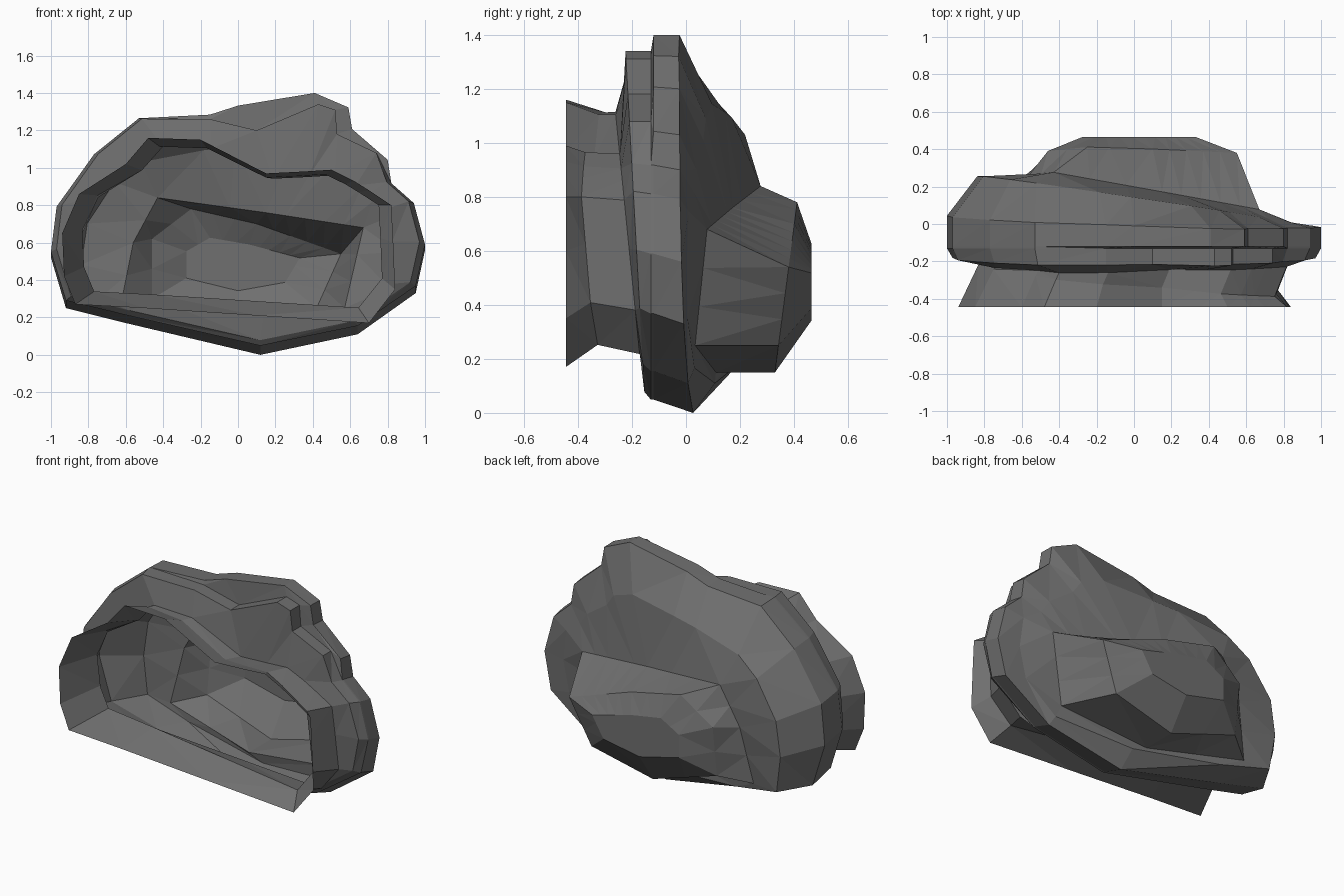
import bpy
import bmesh
from mathutils import Vector

default_cube = bpy.data.objects.get("Cube")
if default_cube:
    bpy.data.objects.remove(default_cube, do_unlink=True)

# Single stone colour
stone = bpy.data.materials.new("dark_grey_stone")
stone.use_nodes = True
stone_colour = (0.16, 0.16, 0.16, 1)
stone.diffuse_color = stone_colour
stone.node_tree.nodes["Principled BSDF"].inputs["Base Color"].default_value = stone_colour


# Helpers: every profile is a closed loop of (x, z) points, clockwise from the bottom
def scaled(profile, factor_x, factor_z, centre):
    """Shrink or grow a profile about a centre point."""
    centre_x, centre_z = centre
    return [(centre_x + (x - centre_x) * factor_x,
             centre_z + (z - centre_z) * factor_z) for x, z in profile]


def blended(first, second, amount):
    """Mix two profiles point by point."""
    return [tuple(Vector(a).lerp(Vector(b), amount)) for a, b in zip(first, second)]


def spread(corners, steps):
    """Walk round the corners, dividing each side into the given number of steps."""
    points = []
    for index, count in enumerate(steps):
        start = Vector(corners[index])
        end = Vector(corners[(index + 1) % len(corners)])
        points += [tuple(start.lerp(end, step / count)) for step in range(count)]
    return points


def tilted(profile, depth, slope_x=0, slope_z=0):
    """Place a profile in space on a leaning plane."""
    return [Vector((x, depth + slope_x * x + slope_z * z, z)) for x, z in profile]


def loft(name, loops, material):
    """Skin the loops in order and close the last one."""
    mesh_builder = bmesh.new()
    rows = [[mesh_builder.verts.new(point) for point in loop] for loop in loops]
    for row, following in zip(rows, rows[1:]):
        for index in range(len(row)):
            after = (index + 1) % len(row)
            mesh_builder.faces.new((row[index], row[after], following[after], following[index]))
    mesh_builder.faces.new(rows[-1])
    bmesh.ops.triangulate(mesh_builder, faces=mesh_builder.faces[:])
    bmesh.ops.recalc_face_normals(mesh_builder, faces=mesh_builder.faces[:])
    mesh = bpy.data.meshes.new(name)
    mesh_builder.to_mesh(mesh)
    mesh_builder.free()
    mesh.materials.append(material)
    rock = bpy.data.objects.new(name, mesh)
    bpy.context.collection.objects.link(rock)
    return rock


# Flared lip round the cave mouth, narrowing to a short tunnel
mouth = [(.1, .21), (-.5, .25), (-.87, .27), (-.93, .42), (-.94, .65), (-.85, .86),
         (-.6, 1.02), (-.48, 1.16), (-.2, 1.15), (.15, .97), (.35, .98), (.5, .99),
         (.62, .93), (.7, .88), (.82, .8), (.83, .6), (.84, .35), (.7, .17)]
neck = scaled(mouth, .9, .87, (.14, .8))
tunnel_end = scaled(neck, 1.04, 1.04, (-.85, 1.1))

# Broad stone collar standing out round the tunnel
collar = [(.12, 0), (-.6, .17), (-.92, .25), (-1, .52), (-.97, .77), (-.77, 1.06),
          (-.53, 1.26), (-.15, 1.28), (0, 1.33), (.41, 1.4), (.59, 1.32), (.61, 1.2),
          (.8, 1.03), (.82, .9), (.94, .79), (1, .56), (.95, .33), (.64, .11)]
collar_front = scaled(collar, 1, .965, (0, 1.4))
flange = scaled(collar, .97, .94, (0, 1.3))

# Lower ledge in front of the collar's crest
ledge = slice(7, 13)
flange[ledge] = [(-.15, 1.26), (.1, 1.2), (.43, 1.34), (.52, 1.31), (.53, 1.18), (.74, 1.08)]
ledge_back = list(collar_front)
ledge_back[ledge] = flange[ledge]

# Rear chamber, from its rim to its far wall
sides = (2, 2, 2, 3, 5, 3, 1)
rim = spread([(0, .15), (-.63, .25), (-.56, .6), (-.43, .84),
              (.15, .76), (.67, .68), (.57, .25)], sides)
chamber = spread([(0, .15), (-.46, .3), (-.46, .62), (-.25, .78),
                  (.1, .7), (.55, .54), (.42, .25)], sides)
far_wall = scaled(chamber, .6, .45, (0, .5))

# Sloping shoulder between the collar and the chamber rim
shoulder = blended(collar, rim, .4)
shoulder[0] = (.1, .11)
shoulder[6] = (-.52, 1.03)

cave = loft("cave_shell", [
    tilted(mouth, -.445),
    tilted(neck, -.24, slope_x=-.1, slope_z=-.09),
    tilted(tunnel_end, -.15, slope_z=-.1),
    tilted(flange, -.15, slope_z=-.055),
    tilted(ledge_back, -.13),
    tilted(collar_front, -.12),
    tilted(collar, .03, slope_x=-.03, slope_z=-.03),
    tilted(shoulder, .12, slope_x=-.15, slope_z=.02),
    tilted(rim, .09, slope_x=-.16, slope_z=.14),
    tilted(chamber, .31, slope_z=.13),
    tilted(far_wall, .465),
], stone)
for face in cave.data.polygons:
    face.use_smooth = False
